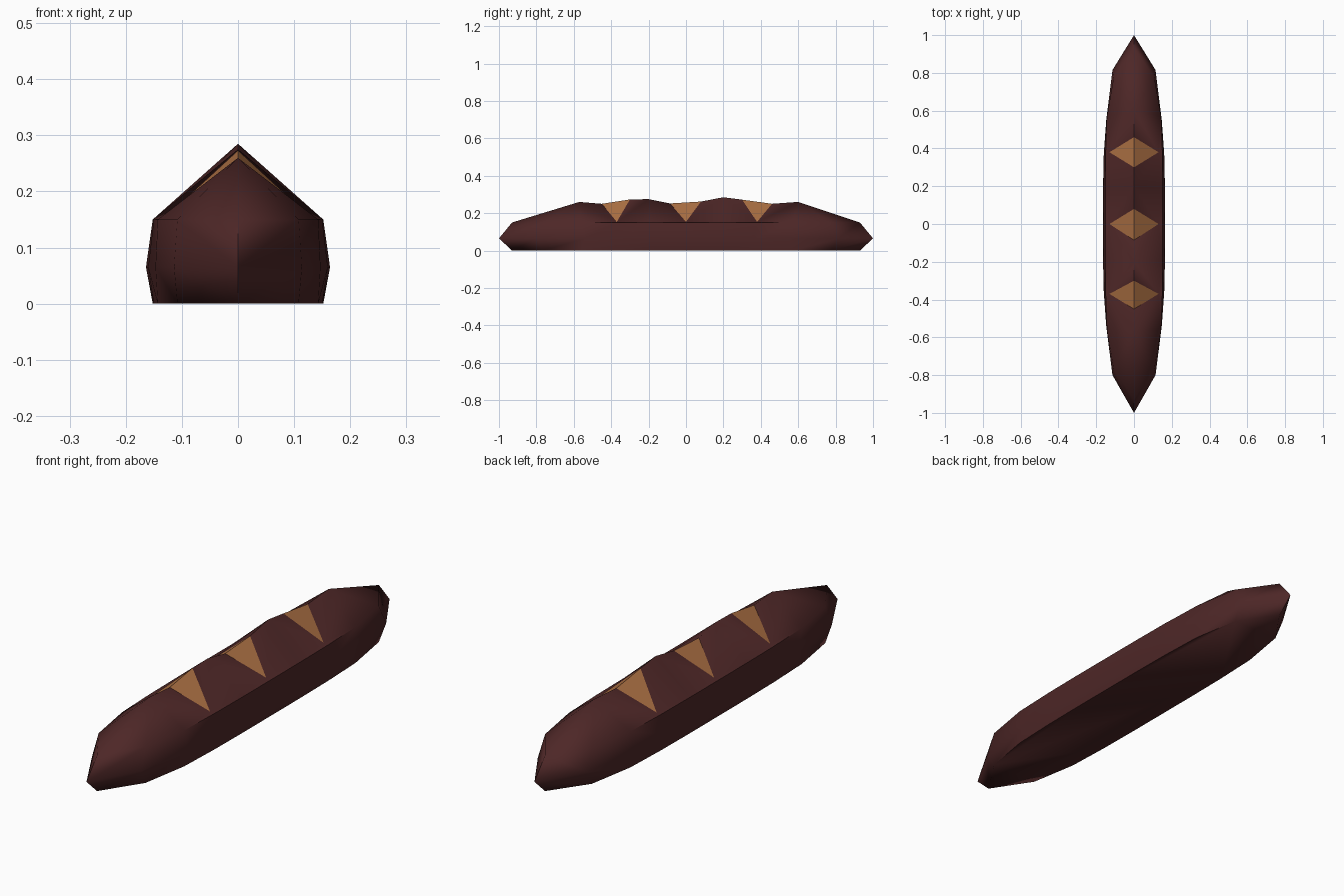
import bpy, bmesh, math

if "Cube" in bpy.data.objects:
    bpy.data.objects.remove(bpy.data.objects["Cube"])

def material(name, rgb):
    m = bpy.data.materials.new(name)
    m.diffuse_color = (*rgb, 1)
    m.use_nodes = True
    m.node_tree.nodes["Principled BSDF"].inputs["Base Color"].default_value = m.diffuse_color
    return m

# Outline of the loaf (half width, y) at the shoulder, and bulging at mid height
EDGE = [(0, -.93), (.108, -.765), (.143, -.56), (.15, -.37), (.152, -.19), (.152, 0),
        (.152, .19), (.15, .38), (.143, .57), (.108, .775), (0, .93)]
BULGE = [(0, -1), (.114, -.8), (.147, -.54), (.16, -.36), (.164, -.19), (.164, 0),
         (.164, .19), (.16, .37), (.147, .55), (.114, .815), (0, 1)]
# Ridge line (y, z)
RIDGE = [(-.93, .15), (-.57, .26), (-.45, .25), (-.30, .273), (-.2, .275), (-.085, .252),
         (.08, .262), (.2, .285), (.30, .272), (.46, .25), (.6, .26), (.93, .15)]

bm = bmesh.new()

def face(points, mat=0):
    f = bm.faces.new([bm.verts.new(p) for p in points])
    f.material_index = mat
    f.smooth = mat == 0

for s in (1, -1):
    low = [(s * x, y, 0) for x, y in EDGE]
    mid = [(s * x, y, .065) for x, y in BULGE]
    top = [(s * x, y, .15) for x, y in EDGE]
    ridge = [(0, y, z) for y, z in RIDGE]

    # Sides
    for a, b in ((low, mid), (mid, top)):
        for i in range(len(EDGE) - 1):
            face((a[i], a[i + 1], b[i + 1], b[i]))

    # Sloping ends of the roof
    face((top[0], top[1], ridge[1]))
    face((top[1], top[2], ridge[1]))
    face((top[10], top[9], ridge[10]))
    face((top[9], top[8], ridge[10]))

    # Three slashes with the roof around them
    for k in range(3):
        e, r = 2 + 2 * k, 1 + 3 * k
        apex = (s * .13, top[e + 1][1], .153)
        face((ridge[r], top[e], apex))
        face((ridge[r], apex, ridge[r + 1]))
        face((top[e], top[e + 1], apex))
        face((top[e + 1], top[e + 2], apex))
        face((ridge[r + 3], top[e + 2], apex))
        face((ridge[r + 3], apex, ridge[r + 2]))
        face((ridge[r + 1], apex, ridge[r + 2]), 1)

# Flat underside
face([(x, y, 0) for x, y in EDGE] + [(-x, y, 0) for x, y in EDGE[-2:0:-1]])

bmesh.ops.remove_doubles(bm, verts=bm.verts[:], dist=.0005)
bmesh.ops.recalc_face_normals(bm, faces=bm.faces[:])

# Crisp edges at the slashes and the underside
for e in bm.edges:
    mats = {f.material_index for f in e.link_faces}
    angle = e.calc_face_angle(0)
    e.smooth = len(mats) == 1 and angle < math.radians(70)

mesh = bpy.data.meshes.new("bread_loaf")
bm.to_mesh(mesh)
bm.free()
loaf = bpy.data.objects.new("bread_loaf", mesh)
bpy.context.collection.objects.link(loaf)
mesh.materials.append(material("dark_crust", (.075, .02, .02)))
mesh.materials.append(material("golden_crumb", (.42, .165, .058)))
